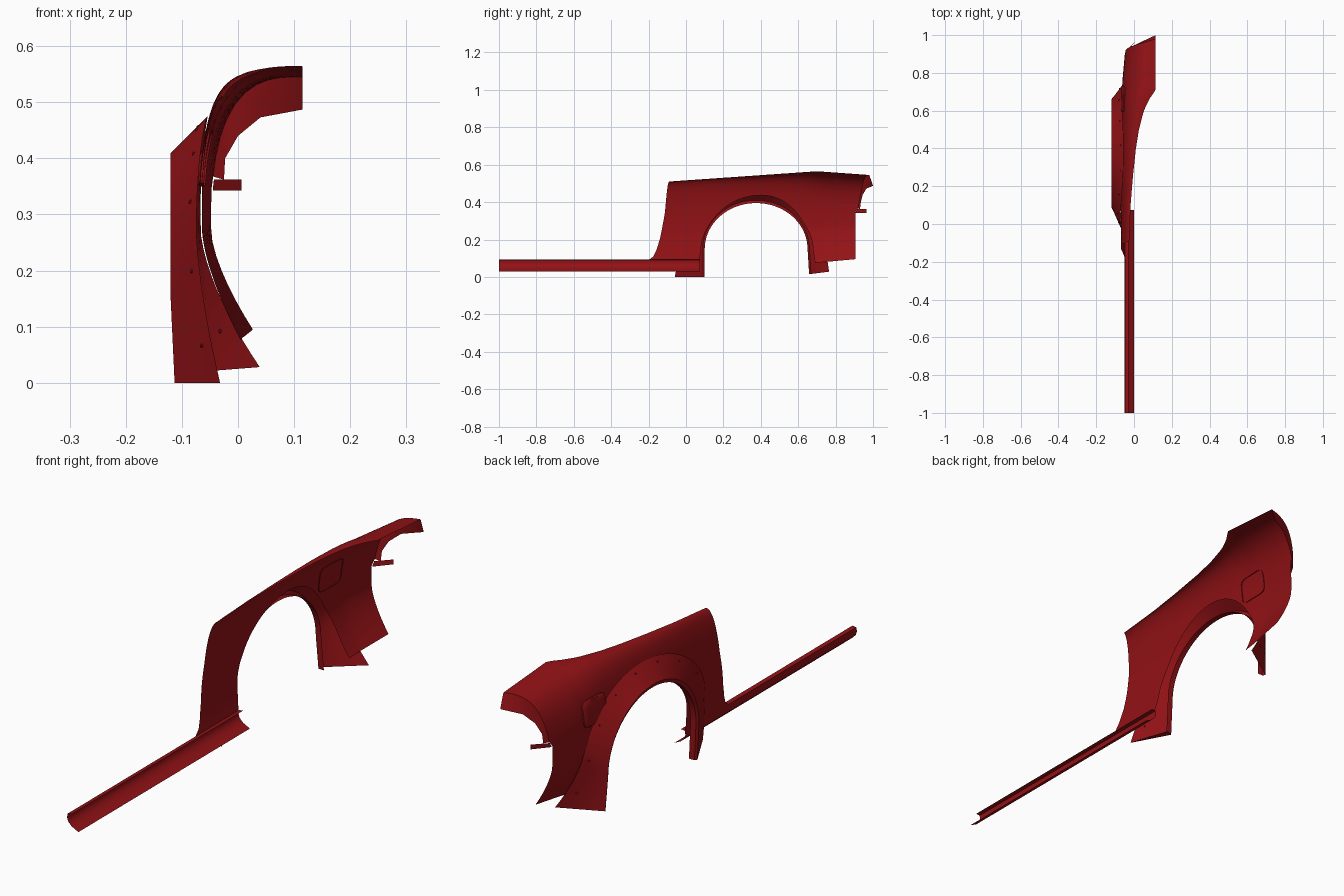
import bpy, bmesh, math
from mathutils import Vector

if "Cube" in bpy.data.objects:
    bpy.data.objects.remove(bpy.data.objects["Cube"])

red = bpy.data.materials.new("deep red paint")
red.diffuse_color = (0.29, 0.006, 0.008, 1)
red.use_nodes = True
red.node_tree.nodes["Principled BSDF"].inputs["Base Color"].default_value = red.diffuse_color


# ---------- helpers ----------
def interp(table, t):
    """Piecewise linear lookup in [(key, value), ...]."""
    if t <= table[0][0]:
        return table[0][1]
    for (a, p), (b, q) in zip(table, table[1:]):
        if t <= b:
            return p + (q - p) * (t - a) / (b - a)
    return table[-1][1]


def resample(pts, n):
    """n + 1 points evenly spaced along a polyline."""
    pts = [Vector(p) for p in pts]
    keys = [0.0]
    for a, b in zip(pts, pts[1:]):
        keys.append(keys[-1] + (b - a).length)
    table = list(zip(keys, pts))
    return [interp(table, keys[-1] * i / n).copy() for i in range(n + 1)]


def finish(name, bm, angle=35):
    bmesh.ops.remove_doubles(bm, verts=bm.verts, dist=1e-5)
    bmesh.ops.recalc_face_normals(bm, faces=bm.faces)
    me = bpy.data.meshes.new(name)
    bm.to_mesh(me)
    bm.free()
    ob = bpy.data.objects.new(name, me)
    bpy.context.collection.objects.link(ob)
    me.materials.append(red)
    bpy.ops.object.select_all(action='DESELECT')
    ob.select_set(True)
    bpy.context.view_layer.objects.active = ob
    bpy.ops.object.shade_smooth_by_angle(angle=math.radians(angle))
    return ob


def sheet(name, rows, cap_first=False, angle=35):
    """Surface through equal-length rows of points."""
    bm = bmesh.new()
    vs = [[bm.verts.new(p) for p in r] for r in rows]
    for a, b in zip(vs, vs[1:]):
        for i in range(len(a) - 1):
            bm.faces.new((a[i], a[i + 1], b[i + 1], b[i]))
    if cap_first:
        bm.faces.new([r[0] for r in vs])
    return finish(name, bm, angle)


# ---------- body surface: cross-section as a function of y ----------
Z0 = 0.28
SIDE = [(0.3, -0.07), (0.75, -0.062), (0.94, -0.045)]
TOPX = [(-0.1, -0.025), (0.1, -0.018), (0.25, -0.006), (0.4, 0.01),
        (0.5, 0.026), (0.6, 0.052), (0.66, 0.08), (0.71, 0.115)]
TOPZ = [(-0.09, 0.51), (0.7, 0.565), (0.98, 0.545)]
BULGE = [(0.0, 2.0), (0.7, 2.8)]
TUCK = [(0.1, 0.3), (0.72, 0.82), (0.905, 1.02)]


def side_x(y, z):
    xs, n = interp(SIDE, y), interp(BULGE, y)
    if z < Z0:
        return xs + interp(TUCK, y) * max(0, 0.27 - z) ** 1.5
    q = min(1, (z - Z0) / (interp(TOPZ, y) - Z0))
    return xs + (interp(TOPX, y) - xs) * (1 - (1 - q ** n) ** (1 / n))


def body(y, v):
    """v is the height up to Z0, then the turn angle up to the top at 0.6."""
    if v <= Z0:
        return Vector((side_x(y, v), y, v))
    th = (v - Z0) / (0.6 - Z0) * math.pi / 2
    n = interp(BULGE, y)
    c, s = max(0, math.cos(th)), math.sin(th)
    r = (c ** n + s ** n) ** (-1 / n)
    xs = interp(SIDE, y)
    return Vector((xs + (interp(TOPX, y) - xs) * (1 - c * r), y,
                   Z0 + (interp(TOPZ, y) - Z0) * s * r))


def arch(cy, cz, ry, rz, start, end, n):
    arc = [(cy - ry * math.cos(math.pi * i / 40), cz + rz * math.sin(math.pi * i / 40))
           for i in range(41)]
    return resample([start] + arc + [end], n)


# ---------- quarter panel: ruled from wheel arch to outer outline ----------
front = resample([(-0.2, 0.09), (-0.18, 0.1), (-0.163, 0.13), (-0.14, 0.2),
                  (-0.112, 0.34), (-0.09, 0.6)], 16)
top = resample([(-0.09, 0.6), (0.98, 0.6)], 44)
rear = resample([(0.98, 0.6), (0.92, 0.345), (0.905, 0.34), (0.905, 0.095)], 20)
outer = front + top[1:] + rear[1:]
inner = arch(0.38, 0.14, 0.3, 0.262, (0.07, 0.09), (0.69, 0.075), len(outer) - 1)
rows = [[body(*a.lerp(b, k / 20)) for a, b in zip(inner, outer)] for k in range(21)]
sheet("quarter_panel", rows)

# ---------- tail edge folded around the lamp opening, with lower tab ----------
LIP = [(0, (-0.025, 0.93, 0.362)), (0.25, (-0.023, 0.935, 0.40)), (0.5, (0.0, 0.945, 0.44)),
       (0.75, (0.04, 0.965, 0.473)), (1, (0.115, 1.0, 0.487))]
LIP = [(k, Vector(p)) for k, p in LIP]
up = [body(0.92 + 0.06 * i / 20, 0.345 + 0.255 * i / 20) for i in range(21)]
low = [interp(LIP, i / 20) for i in range(21)]
sheet("tail_lip", [up, low])
sheet("lamp_tab", [[(-0.045, 0.905, 0.343), (0.006, 0.965, 0.343)],
                   [(-0.043, 0.915, 0.362), (0.006, 0.965, 0.362)]])

# ---------- sill: open rocker profile ----------
SILL = [(-0.03, 0.093), (-0.047, 0.091), (-0.05, 0.075), (-0.045, 0.06),
        (-0.03, 0.045), (0.0, 0.03)]
sheet("sill", [[(x, y, z) for x, z in SILL] for y in (-1, -0.5, 0, 0.075)])

# ---------- wide wheel-arch flare ----------
N = 60
edge = arch(0.36, 0.2, 0.38, 0.275, (-0.06, 0.0), (0.765, 0.028), N)
rim = arch(0.375, 0.15, 0.285, 0.26, (0.09, 0.0), (0.668, 0.016), N)
lip = arch(0.375, 0.15, 0.275, 0.245, (0.1, 0.0), (0.658, 0.016), N)


def rim_x(z):
    return -0.12 + 0.007 * max(0, 0.15 - z) / 0.15


edge3 = [Vector((side_x(y, z) - 0.004, y, z)) for y, z in edge]
rim3 = [Vector((rim_x(z), y, z)) for y, z in rim]
lip3 = [Vector((rim_x(z) + 0.006, y, z)) for y, z in lip]
back3 = [Vector((rim_x(z) + 0.03, y, z)) for y, z in lip]
band = [[a.lerp(b, k / 4) for a, b in zip(edge3, rim3)] for k in range(5)]
sheet("wheel_arch_flare", band + [lip3, back3], cap_first=True, angle=25)

# ---------- rivets along the flare ----------
bm = bmesh.new()
for i in range(3, N, 6):
    m = bmesh.ops.create_icosphere(bm, subdivisions=1, radius=0.004)
    bmesh.ops.translate(bm, verts=m["verts"], vec=band[1][i])
finish("flare_rivets", bm)

# ---------- fuel flap: rounded plate following the body ----------
bm = bmesh.new()
rings = []
for k in (0.3, 0.65, 0.93, 1.0):
    ring = []
    for i in range(40):
        a = 2 * math.pi * i / 40
        c, s = math.cos(a), math.sin(a)
        r = k * (abs(c) ** 6 + abs(s) ** 6) ** (-1 / 6)
        y, z = 0.66 + 0.068 * r * c, 0.4 + 0.05 * r * s
        ring.append(bm.verts.new((side_x(y, z) - (0.008 if k < 1 else 0.005), y, z)))
    rings.append(ring)
bm.faces.new(rings[0])
for a, b in zip(rings, rings[1:]):
    for i in range(40):
        j = (i + 1) % 40
        bm.faces.new((a[i], a[j], b[j], b[i]))
# skirt reaching just through the panel, closed on the inside
skirt = [bm.verts.new(v.co + Vector((0.008, 0, 0))) for v in rings[-1]]
for i in range(40):
    j = (i + 1) % 40
    bm.faces.new((rings[-1][i], rings[-1][j], skirt[j], skirt[i]))
finish("fuel_flap", bm)
